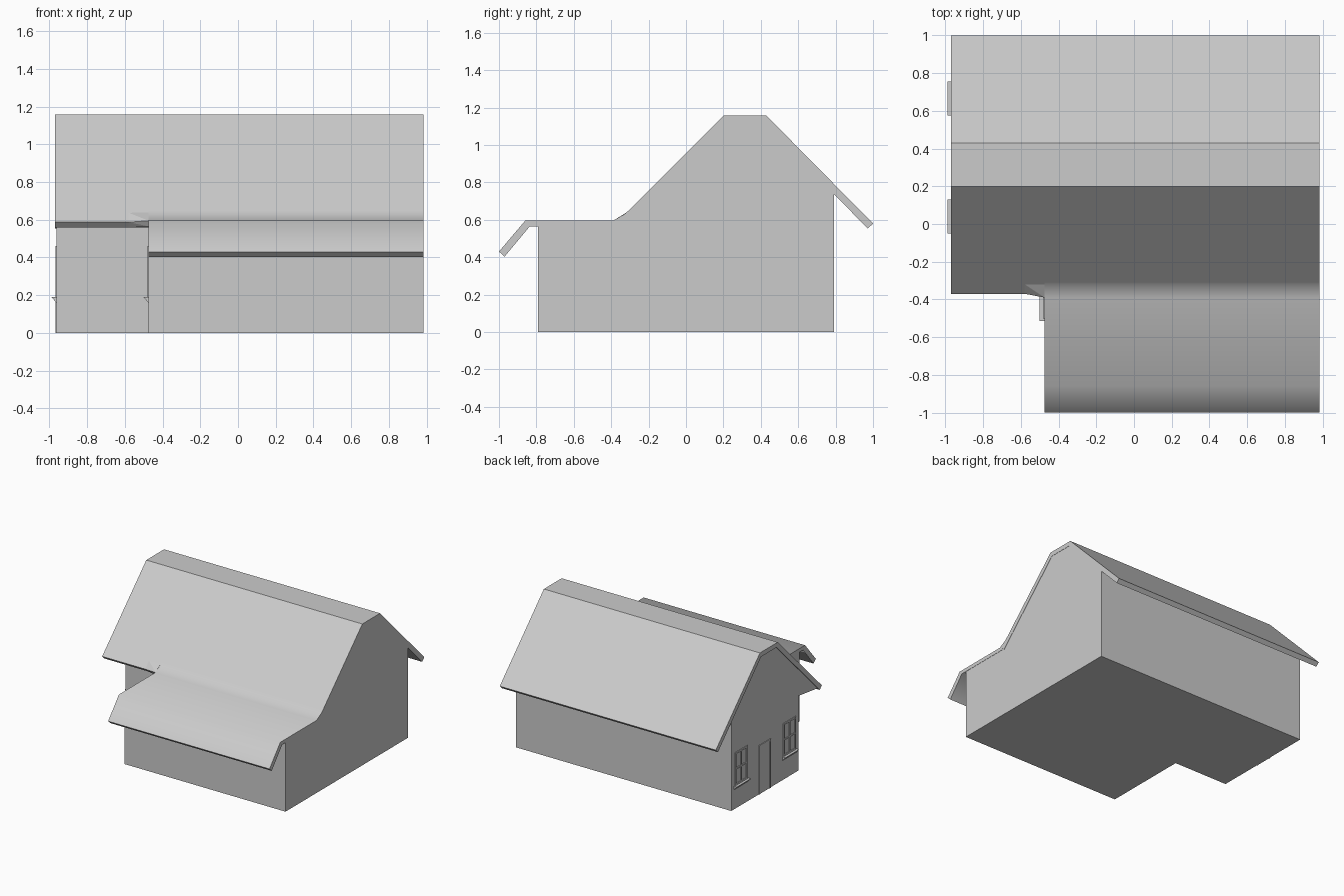
import bpy, bmesh
from math import radians

if "Cube" in bpy.data.objects:
    bpy.data.objects.remove(bpy.data.objects["Cube"])


def make(name, bm):
    bmesh.ops.recalc_face_normals(bm, faces=bm.faces)
    me = bpy.data.meshes.new(name)
    bm.to_mesh(me)
    bm.free()
    ob = bpy.data.objects.new(name, me)
    bpy.context.collection.objects.link(ob)
    return ob


def add_prism(bm, pts, axis, a, b):
    """Extrude a 2D profile along x (profile = y,z) or y (profile = x,z)."""
    def co(p, t):
        return (t, p[0], p[1]) if axis == 'x' else (p[0], t, p[1])
    face = bm.faces.new([bm.verts.new(co(p, a)) for p in pts])
    ext = bmesh.ops.extrude_face_region(bm, geom=[face])
    for v in ext['geom']:
        if isinstance(v, bmesh.types.BMVert):
            v.co['xy'.index(axis)] = b


def prism(name, pts, axis, a, b):
    bm = bmesh.new()
    add_prism(bm, pts, axis, a, b)
    return make(name, bm)


def rect(y0, y1, z0, z1):
    return [(y0, z0), (y1, z0), (y1, z1), (y0, z1)]


# main walls with gables, the left gable overhanging the corner porch
walls = prism("main_walls", [
    (0.79, 0), (0.79, 0.745), (0.42, 1.13), (0.21, 1.13), (-0.345, 0.575),
    (-0.08, 0.61), (-0.08, 0)], 'x', -0.963, 0.983)

# front wing walls, merged into the main walls
wing = prism("wing_walls", [
    (-0.79, 0), (-0.79, 0.575), (-0.36, 0.575), (-0.05, 0.87), (0.05, 0.87),
    (0.05, 0)], 'x', -0.475, 0.983)
mod = walls.modifiers.new("join_wing", 'BOOLEAN')
mod.operation = 'UNION'
mod.solver = 'EXACT'
mod.object = wing
bpy.context.view_layer.objects.active = walls
walls.select_set(True)
bpy.ops.object.modifier_apply(modifier=mod.name)
bpy.data.objects.remove(wing)

# main roof slab with a flat ridge
prism("main_roof", [
    (-0.37, 0.587), (0.2, 1.157), (0.43, 1.157), (1.0, 0.58),
    (0.972, 0.553), (0.415, 1.12), (0.215, 1.12), (-0.343, 0.56)],
    'x', -0.97, 0.985)

# front roof with drooping eave, softly shaded
front = prism("front_roof", [
    (-0.31, 0.647), (-0.325, 0.633), (-0.39, 0.595), (-0.86, 0.595), (-1.0, 0.43),
    (-0.97, 0.403), (-0.835, 0.565), (-0.37, 0.565), (-0.29, 0.61)],
    'x', -0.475, 0.985)
bpy.ops.object.select_all(action='DESELECT')
bpy.context.view_layer.objects.active = front
front.select_set(True)
bpy.ops.object.shade_smooth_by_angle(angle=radians(55))

# wedge blending the left eave into the front roof
bm = bmesh.new()
for p in [(-0.58, -0.37, 0.587), (-0.58, -0.343, 0.56), (-0.58, -0.32, 0.637),
          (-0.475, -0.39, 0.595), (-0.475, -0.37, 0.565), (-0.475, -0.32, 0.638)]:
    bm.verts.new(p)
bmesh.ops.convex_hull(bm, input=bm.verts)
make("eave_blend", bm)


# windows: thin frame, glazing bars and a wedge-shaped sill
def window(name, wall_x, yc):
    w, z0, z1, t = 0.08, 0.19, 0.46, 0.014
    bm = bmesh.new()
    bars = [rect(yc - w, yc - w + t, z0, z1), rect(yc + w - t, yc + w, z0, z1),
            rect(yc - w + t, yc + w - t, z1 - t, z1),
            rect(yc - w + t, yc + w - t, z0, z0 + t),
            rect(yc - t / 2, yc + t / 2, z0 + t, z1 - t),
            rect(yc - w + t, yc - t / 2, 0.32, 0.332),
            rect(yc + t / 2, yc + w - t, 0.32, 0.332)]
    for b in bars:
        add_prism(bm, b, 'x', wall_x - 0.006, wall_x + 0.002)
    make(name + "_frame", bm)
    prism(name + "_sill", [(wall_x, 0.16), (wall_x, 0.19), (wall_x - 0.027, 0.19)],
          'y', yc - 0.09, yc + 0.09)


window("back_window", -0.963, 0.665)
window("middle_window", -0.963, 0.04)
window("wing_window", -0.475, -0.425)

# door frame and leaf on the left wall
bm = bmesh.new()
for b in [rect(0.285, 0.3, 0, 0.4), rect(0.42, 0.435, 0, 0.4), rect(0.3, 0.42, 0.385, 0.4)]:
    add_prism(bm, b, 'x', -0.969, -0.961)
make("door_frame", bm)
prism("door_leaf", rect(0.3, 0.42, 0, 0.385), 'x', -0.965, -0.961)
